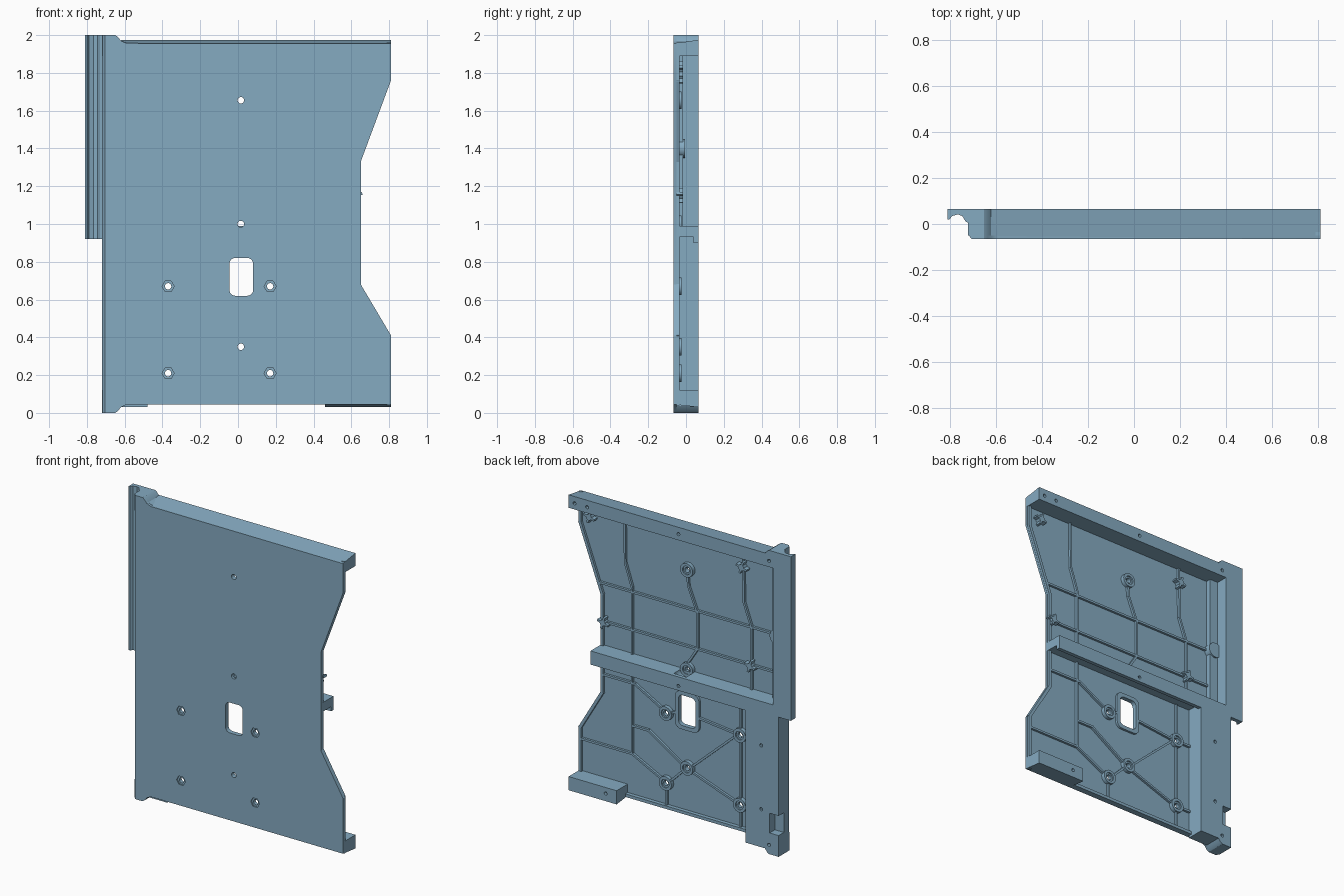
import bpy, bmesh, math
from mathutils import Vector, Matrix

if "Cube" in bpy.data.objects:
    bpy.data.objects.remove(bpy.data.objects["Cube"])

mat = bpy.data.materials.new("steel blue")
mat.diffuse_color = (0.235, 0.405, 0.535, 1)
mat.use_nodes = True
mat.node_tree.nodes["Principled BSDF"].inputs["Base Color"].default_value = mat.diffuse_color
F, B = -0.065, 0.065            # front and back planes
FLOOR, RIM = -0.05, -0.035      # panel inner face, rib tops


def finish(name, bm):
    bmesh.ops.recalc_face_normals(bm, faces=bm.faces)
    me = bpy.data.meshes.new(name)
    bm.to_mesh(me)
    bm.free()
    ob = bpy.data.objects.new(name, me)
    bpy.context.collection.objects.link(ob)
    me.materials.append(mat)
    return ob


def add_prism(bm, pts, axis, a, b):
    """Extrude a 2D outline along x (y,z), y (x,z) or z (x,y)."""
    def place(p, t):
        return {"x": (t, p[0], p[1]), "y": (p[0], t, p[1]), "z": (p[0], p[1], t)}[axis]
    lo = [bm.verts.new(place(p, a)) for p in pts]
    hi = [bm.verts.new(place(p, b)) for p in pts]
    bm.faces.new(lo)
    bm.faces.new(hi)
    for i in range(len(pts)):
        j = (i + 1) % len(pts)
        bm.faces.new((lo[i], lo[j], hi[j], hi[i]))


def prism(name, pts, axis, a, b):
    bm = bmesh.new()
    add_prism(bm, pts, axis, a, b)
    return finish(name, bm)


def rect(x0, x1, z0, z1):
    return [(x0, z0), (x1, z0), (x1, z1), (x0, z1)]


def circle(x, z, r, n=20):
    return [(x + r * math.cos(2 * math.pi * i / n), z + r * math.sin(2 * math.pi * i / n)) for i in range(n)]


def rounded(x0, x1, z0, z1, r, n=5):
    pts = []
    for k, (cx, cz) in enumerate([(x1 - r, z1 - r), (x0 + r, z1 - r), (x0 + r, z0 + r), (x1 - r, z0 + r)]):
        for i in range(n + 1):
            t = math.pi / 2 * (k + i / n)
            pts.append((cx + r * math.cos(t), cz + r * math.sin(t)))
    return pts


def add_strip(bm, path, w, y0, y1):
    for p, q in zip(path, path[1:]):
        p, q = Vector(p), Vector(q)
        d = (q - p).normalized()
        n = Vector((-d.y, d.x)) * w / 2
        p, q = p - d * w / 3, q + d * w / 3
        add_prism(bm, [p + n, q + n, q - n, p - n], "y", y0, y1)


def cut(targets, shapes):
    """Subtract a set of (outline, y0, y1) prisms from the targets."""
    bm = bmesh.new()
    for pts, y0, y1 in shapes:
        add_prism(bm, pts, "y", y0, y1)
    cutter = finish("cutter", bm)
    cutter.hide_render = True
    for ob in targets:
        m = ob.modifiers.new("cut", "BOOLEAN")
        m.operation, m.solver, m.object = "DIFFERENCE", "EXACT", cutter
        bpy.context.view_layer.objects.active = ob
        bpy.ops.object.modifier_apply(modifier="cut")
    bpy.data.objects.remove(cutter)


# Front panel with waisted right edge and raised left corners
right_edge = [(0.81, 1.955), (0.81, 1.76), (0.65, 1.33), (0.65, 0.68), (0.81, 0.41), (0.81, 0.045)]
top_bump = [(-0.705, 1.985), (-0.69, 2.0), (-0.65, 2.0), (-0.635, 1.99), (-0.62, 1.97), (-0.59, 1.957)]
bottom_bump = [(x, 2.0 - z) for x, z in reversed(top_bump)]
panel = prism("front_panel", top_bump + right_edge + [(-0.59, 0.045)] + bottom_bump[1:], "y", F, FLOOR)

# Corner blocks behind the raised corners
top_block = prism("top_corner_block",
                  [(-0.72, 1.89), (-0.72, 2.0)] + top_bump[2:5] + [(-0.59, 1.96), (-0.59, 1.89)], "y", FLOOR, B)
bottom_block = prism("bottom_corner_block",
                     [(-0.72, 0.12), (-0.72, 0.0)] + [(x, 2 - z) for x, z in top_bump[2:5]]
                     + [(-0.59, 0.04), (-0.59, 0.12)], "y", FLOOR, B)

# Chamfered left edge and the stepped rails behind it
left_edge = prism("left_edge", [(-0.72, B), (-0.72, -0.045), (-0.705, F), (-0.69, F), (-0.68, FLOOR), (-0.68, B)],
                  "z", 0.0, 2.0)
rail_step = prism("upper_rail_step", rect(-0.68, -0.62, 0.95, 1.92), "y", FLOOR, -0.015)
lower_rail = prism("lower_rail", rect(-0.71, -0.48, 0.03, 0.985), "y", FLOOR, B)

# Side flange with a curved groove
flange = prism("side_flange", [(-0.81, B), (-0.81, 0.02), (-0.8, 0.02), (-0.79, 0.034), (-0.765, 0.042),
                               (-0.745, 0.034), (-0.73, 0.01), (-0.71, 0.0), (-0.70, B)], "z", 0.92, 2.0)

# Cross bars with drafted outer faces
top_bar = prism("top_bar", [(F, 1.955), (B, 1.975), (B, 1.89), (FLOOR, 1.89), (FLOOR, 1.95)], "x", -0.62, 0.81)
middle_bar = prism("middle_bar", [(FLOOR, 0.93), (0.04, 0.93), (0.04, 0.90), (B, 0.90), (B, 0.99), (FLOOR, 0.99)],
                   "x", -0.69, 0.65)
foot = [(F, 0.045), (B, 0.03), (B, 0.12), (FLOOR, 0.12), (FLOOR, 0.05)]
right_foot = prism("right_foot", foot, "x", 0.46, 0.81)
left_foot = prism("left_foot", foot, "x", -0.62, -0.48)

# Raised rim along the open edges
bm = bmesh.new()
add_strip(bm, [(x - 0.012, z) for x, z in right_edge], 0.02, FLOOR, RIM)
add_strip(bm, [(-0.48, 0.055), (0.46, 0.055)], 0.02, FLOOR, RIM + 0.01)
finish("edge_rim", bm)

# Stiffening ribs
bosses = [(0.17, 0.67), (0.17, 0.21), (-0.37, 0.67), (-0.37, 0.21)]
centre = [(0.015, 1.655), (0.015, 1.0), (0.015, 0.35)]
paths = [
    [(0.475, 1.89), (0.47, 1.58), (0.42, 1.43), (0.42, 0.335), (0.17, 0.21)],
    [(0.015, 1.61), (0.01, 1.55), (-0.055, 1.39), (-0.055, 1.15), (0.015, 1.04)],
    [(-0.39, 1.89), (-0.395, 1.55), (-0.45, 1.40), (-0.45, 0.98)],
    [(0.66, 1.40), (-0.64, 1.40)], [(0.64, 1.15), (-0.64, 1.15)],
    [(0.64, 0.80), (0.40, 0.80), (0.20, 0.69)], [(0.79, 0.335), (0.42, 0.335)],
    [(0.42, 0.52), (0.30, 0.52), (0.05, 0.36)],
    [(-0.37, 0.92), (-0.37, 0.06)], [(0.17, 0.17), (0.17, 0.06)],
    [(0.17, 0.67), (0.08, 0.70)], [(-0.05, 0.70), (-0.33, 0.67)],
    [(-0.41, 0.67), (-0.48, 0.67)], [(-0.41, 0.21), (-0.48, 0.21)],
    [(-0.02, 0.37), (-0.33, 0.65)], [(-0.02, 0.33), (-0.33, 0.22)], [(0.04, 0.33), (0.14, 0.23)],
]
bm = bmesh.new()
for p in paths:
    add_strip(bm, p, 0.014, FLOOR, RIM)
ribs = finish("ribs", bm)

# Window surround
frame = prism("window_surround", rounded(-0.07, 0.105, 0.595, 0.845, 0.04), "y", FLOOR, RIM)

# Screw bosses
bm = bmesh.new()
for x, z in bosses + centre:
    add_prism(bm, circle(x, z, 0.046, 24), "y", FLOOR, -0.025)
boss_ob = finish("screw_bosses", bm)

# Crossed clip posts
bm = bmesh.new()
for x, z in [(-0.39, 1.785), (-0.45, 1.15), (0.62, 1.15), (0.72, 1.82)]:
    add_prism(bm, circle(x, z, 0.02, 12), "y", FLOOR, -0.015)
    for a in (0.3, 0.3 + math.pi / 2):
        d = Vector((math.cos(a), math.sin(a))) * 0.035
        add_strip(bm, [Vector((x, z)) - d, Vector((x, z)) + d], 0.014, FLOOR, -0.015)
finish("clip_posts", bm)

# Round boss beside the upper rail
prism("rail_boss", circle(-0.655, 1.40, 0.05), "y", FLOOR, -0.005)

# Window, screw holes and hexagonal recesses
cut([panel, ribs, frame, boss_ob], [(rounded(-0.045, 0.08, 0.62, 0.82, 0.03), -0.1, 0.0)]
    + [(circle(x, z, 0.017), -0.1, 0.0) for x, z in bosses + centre])
cut([panel], [(circle(x, z, 0.032, 6), -0.1, -0.057) for x, z in bosses])
cut([boss_ob], [(circle(x, z, 0.028), -0.034, 0.0) for x, z in bosses + centre])

# Clearance in the middle bar, blind holes in the back faces, side notch
cut([middle_bar], [(circle(0.015, 1.0, 0.047, 24), -0.03, 0.04)])
cut([top_bar], [(circle(x, 1.93, 0.011, 12), 0.04, 0.1) for x in (0.767, 0.675, 0.01)])
cut([top_block], [(circle(-0.65, 1.93, 0.011, 12), 0.04, 0.1)])
cut([middle_bar], [(circle(0.01, 0.93, 0.011, 12), 0.045, 0.1)])
cut([right_foot], [(circle(0.54, 0.08, 0.011, 12), 0.04, 0.1)])
cut([lower_rail, left_edge], [(circle(-0.593, 0.70, 0.011, 12), 0.04, 0.1),
                              (circle(-0.593, 0.28, 0.011, 12), 0.04, 0.1),
                              (rect(-0.8, -0.655, 0.14, 0.27), 0.01, 0.1)])
cut([lower_rail, bottom_block], [(circle(-0.65, 0.06, 0.011, 12), 0.04, 0.1)])

# Smooth the round surfaces, keep edges sharp
bpy.ops.object.select_all(action="DESELECT")
for ob in bpy.context.scene.objects:
    ob.select_set(True)
    bpy.context.view_layer.objects.active = ob
bpy.ops.object.shade_smooth_by_angle(angle=math.radians(30))
